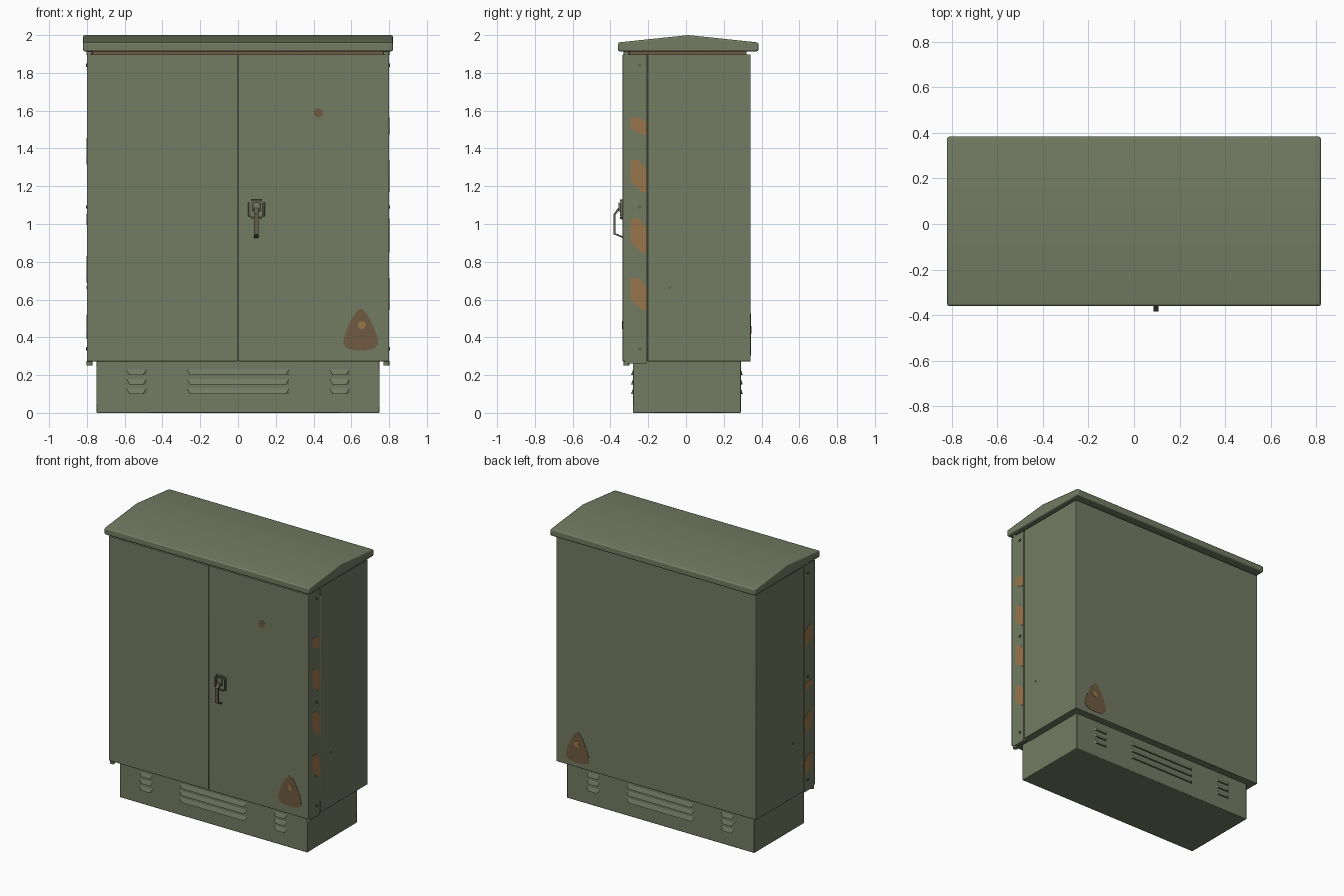
import bpy, bmesh, math
from mathutils import Vector

if "Cube" in bpy.data.objects:
    bpy.data.objects.remove(bpy.data.objects["Cube"])


def material(name, rgb):
    m = bpy.data.materials.new(name)
    m.diffuse_color = (*rgb, 1)
    m.use_nodes = True
    m.node_tree.nodes["Principled BSDF"].inputs["Base Color"].default_value = m.diffuse_color
    return m


GREEN = material("olive green paint", (0.170, 0.197, 0.122))
RUST = material("dark rust", (0.162, 0.105, 0.053))
ORANGE = material("light rust", (0.314, 0.181, 0.070))
METAL = material("weathered metal", (0.125, 0.115, 0.075))


def finish(name, bm, mat, bevel=0):
    bmesh.ops.recalc_face_normals(bm, faces=bm.faces)
    me = bpy.data.meshes.new(name)
    bm.to_mesh(me)
    bm.free()
    me.materials.append(mat)
    ob = bpy.data.objects.new(name, me)
    bpy.context.collection.objects.link(ob)
    if bevel:
        mod = ob.modifiers.new("bevel", "BEVEL")
        mod.width = bevel
        mod.segments = 2
        mod.limit_method = "ANGLE"
    bpy.context.view_layer.objects.active = ob
    ob.select_set(True)
    bpy.ops.object.shade_smooth_by_angle(angle=math.radians(30))
    ob.select_set(False)
    return ob


def prism(name, pts, vec, mat, bevel=0):
    """Extrude a flat outline of 3D points along vec."""
    bm = bmesh.new()
    face = bm.faces.new([bm.verts.new(p) for p in pts])
    new = bmesh.ops.extrude_face_region(bm, geom=[face])["geom"]
    bmesh.ops.translate(bm, vec=Vector(vec), verts=[v for v in new if isinstance(v, bmesh.types.BMVert)])
    return finish(name, bm, mat, bevel)


def box(name, x, y, z, mat=GREEN, bevel=0):
    pts = [(x[0], y[0], z[0]), (x[1], y[0], z[0]), (x[1], y[1], z[0]), (x[0], y[1], z[0])]
    return prism(name, pts, (0, 0, z[1] - z[0]), mat, bevel)


def disc(name, centre, radius, vec, mat, n=16):
    """Cylinder starting at centre and running along vec (an axis direction)."""
    c, v = Vector(centre), Vector(vec)
    a = v.orthogonal().normalized()
    b = v.normalized().cross(a)
    ang = [math.tau * i / n for i in range(n)]
    return prism(name, [c + a * radius * math.cos(t) + b * radius * math.sin(t) for t in ang], vec, mat)


def rounded(pts, steps=2):
    """Corner-cutting subdivision of a closed 2D outline."""
    for _ in range(steps):
        out = []
        for p, q in zip(pts, pts[1:] + pts[:1]):
            out += [tuple(p[k] * 0.75 + q[k] * 0.25 for k in (0, 1)),
                    tuple(p[k] * 0.25 + q[k] * 0.75 for k in (0, 1))]
        pts = out
    return pts


# Plinth, body and neck below the roof
box("plinth", (-0.75, 0.75), (-0.28, 0.29), (0, 0.28), bevel=0.004)
box("body", (-0.8, 0.8), (-0.203, 0.342), (0.272, 1.898), bevel=0.003)
box("inner_frame", (-0.785, 0.785), (-0.31, -0.2), (0.275, 1.895))
box("roof_neck", (-0.77, 0.77), (-0.31, 0.32), (1.89, 1.925), RUST)

# Gabled roof with a slightly rounded lip
roof = [(-0.36, 1.914), (0.383, 1.914), (0.383, 1.961), (0.0115, 2.0), (-0.36, 1.961)]
prism("roof", [(-0.82, y, z) for y, z in roof], (1.64, 0, 0), GREEN, 0.008)

# Mirrored doors, hinges, screws and side bolts
for s, side in ((-1, "left"), (1, "right")):
    box(f"{side}_door", sorted((s * 0.002, s * 0.8)), (-0.335, -0.3), (0.273, 1.898), bevel=0.003)
    box(f"{side}_door_flange", sorted((s * 0.775, s * 0.8)), (-0.31, -0.207), (0.262, 1.898))
    for z in (0.25, 1.896):
        disc(f"{side}_hinge_pin", (s * 0.785, -0.315, z), 0.016, (0, 0, 0.024), GREEN)
    for z in (0.34, 1.09, 1.84):
        disc(f"{side}_screw", (s * 0.799, -0.245, z), 0.009, (s * 0.007, 0, 0), METAL, 10)
    disc(f"{side}_bolt", (s * 0.799, -0.085, 0.665), 0.008, (s * 0.004, 0, 0), METAL, 10)

# Rust patches on the door flanges: (bottom, top) heights
patches = {1: [(1.475, 1.565), (1.17, 1.34), (0.85, 1.03), (0.545, 0.715)],
           -1: [(1.315, 1.455), (0.996, 1.054), (0.69, 0.83), (0.39, 0.52)]}
for s, spans in patches.items():
    for lo, hi in spans:
        h = hi - lo
        pts = [(-0.293, hi), (-0.25, hi), (-0.208, hi - 0.3 * h), (-0.208, lo),
               (-0.235, lo), (-0.293, lo + 0.33 * h)]
        prism("flange_rust", [(s * 0.799, y, z) for y, z in pts], (s * 0.003, 0, 0), ORANGE)

# Rounded triangular rust stains on the front and the back
stain = [(-0.10, -0.09), (0, -0.11), (0.10, -0.09), (0.08, 0.0), (0.02, 0.115), (-0.02, 0.115), (-0.08, 0.0)]
for x, y, z, d in ((0.65, -0.335, 0.435, -1), (0.628, 0.342, 0.41, 1)):
    prism("rust_stain", [(x + a, y, z + b) for a, b in rounded(stain)], (0, d * 0.002, 0), RUST)
    disc("rust_core", (x + 0.006, y, z + 0.03), 0.021, (0, d * 0.004, 0), ORANGE)
disc("rust_spot", (0.425, -0.335, 1.588), 0.024, (0, -0.002, 0), RUST)

# Pressed ventilation louvres, three rows of three on front and back
for y, d in ((-0.28, -1), (0.29, 1)):
    for x0, x1 in ((-0.59, -0.485), (-0.27, 0.27), (0.485, 0.59)):
        for z in (0.1, 0.15, 0.2):
            bm = bmesh.new()
            t = 0.018
            v = [bm.verts.new(p) for p in ((x0, y, z), (x1, y, z), (x1, y, z + 0.03), (x0, y, z + 0.03),
                                           (x0 + t, y + d * 0.011, z), (x1 - t, y + d * 0.011, z))]
            for f in ((0, 1, 5, 4), (4, 5, 2, 3), (0, 4, 3), (1, 2, 5), (0, 3, 2, 1)):
                bm.faces.new([v[i] for i in f])
            finish("louvre", bm, GREEN)

# Swing handle: plate with raised rim, pivot block and bent lever
plate = [(0.053, 1.025), (0.143, 1.025), (0.143, 1.13), (0.053, 1.13)]
cx, cz = 0.098, 1.0775
corner = []
for i, (sx, sz) in enumerate(((1, 1), (-1, 1), (-1, -1), (1, -1))):
    for k in range(4):
        a = math.radians(90 * i + 30 * k)
        corner.append((cx + sx * 0.031 + 0.014 * math.cos(a), cz + sz * 0.0385 + 0.014 * math.sin(a)))
prism("handle_plate", [(x, -0.334, z) for x, z in corner], (0, -0.008, 0), GREEN)
for x in (0.06, 0.136):
    box("handle_rim_side", (x - 0.006, x + 0.006), (-0.35, -0.34), (1.04, 1.115), METAL, 0.002)
for z in (1.031, 1.124):
    box("handle_rim_end", (0.068, 0.128), (-0.35, -0.34), (z - 0.005, z + 0.005), METAL, 0.002)
box("handle_pivot", (0.078, 0.118), (-0.357, -0.34), (1.065, 1.115), GREEN, 0.004)
lever = [(-0.345, 1.09), (-0.36, 1.085), (-0.383, 1.053), (-0.383, 0.945), (-0.336, 0.926),
         (-0.334, 0.935), (-0.373, 0.951), (-0.373, 1.049), (-0.355, 1.073), (-0.345, 1.075)]
prism("handle_lever", [(0.086, y, z) for y, z in lever], (0.022, 0, 0), METAL)
